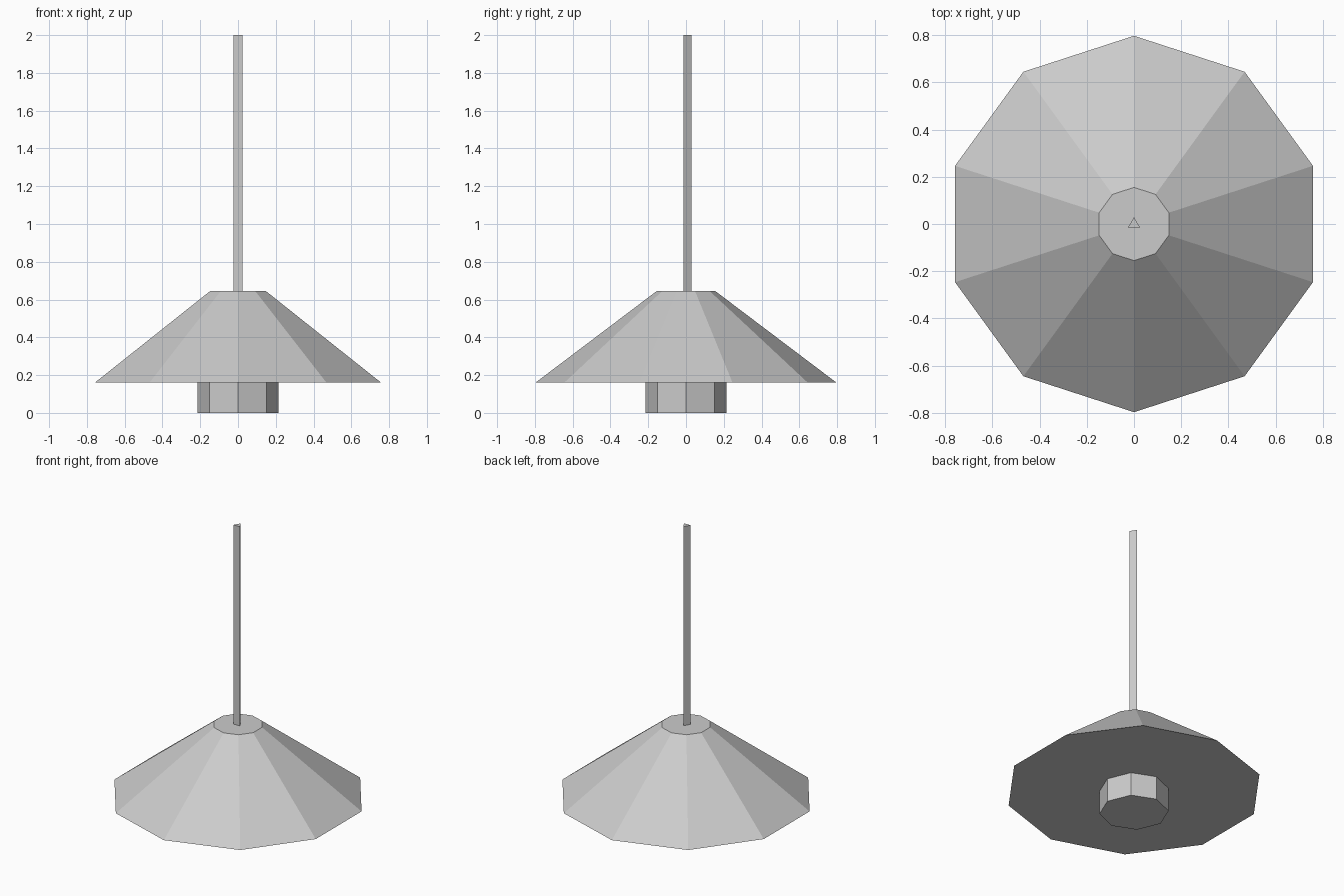
import bpy, math

if "Cube" in bpy.data.objects:
    bpy.data.objects.remove(bpy.data.objects["Cube"])

grey = bpy.data.materials.new("light_grey")
grey.diffuse_color = (0.6, 0.6, 0.6, 1)
grey.use_nodes = True
grey.node_tree.nodes["Principled BSDF"].inputs["Base Color"].default_value = grey.diffuse_color


def frustum(name, sides, r_bottom, r_top, z0, z1):
    """Closed flat-faced frustum with one corner pointing to +y."""
    ring = [math.pi / 2 + 2 * math.pi * i / sides for i in range(sides)]
    verts = [(r * math.cos(a), r * math.sin(a), z)
             for r, z in ((r_bottom, z0), (r_top, z1)) for a in ring]
    faces = [(i, (i + 1) % sides, (i + 1) % sides + sides, i + sides)
             for i in range(sides)]
    faces += [tuple(reversed(range(sides))), tuple(range(sides, 2 * sides))]
    mesh = bpy.data.meshes.new(name)
    mesh.from_pydata(verts, [], faces)
    mesh.materials.append(grey)
    obj = bpy.data.objects.new(name, mesh)
    bpy.context.collection.objects.link(obj)
    return obj


# Octagonal bulb housing below the shade
frustum("bulb_housing", 8, 0.214, 0.214, 0.0, 0.16)
# Ten-sided sloping shade with a flat underside
frustum("shade", 10, 0.797, 0.155, 0.16, 0.645)
# Thin triangular hanging rod
frustum("hanging_rod", 3, 0.029, 0.029, 0.645, 2.0)
